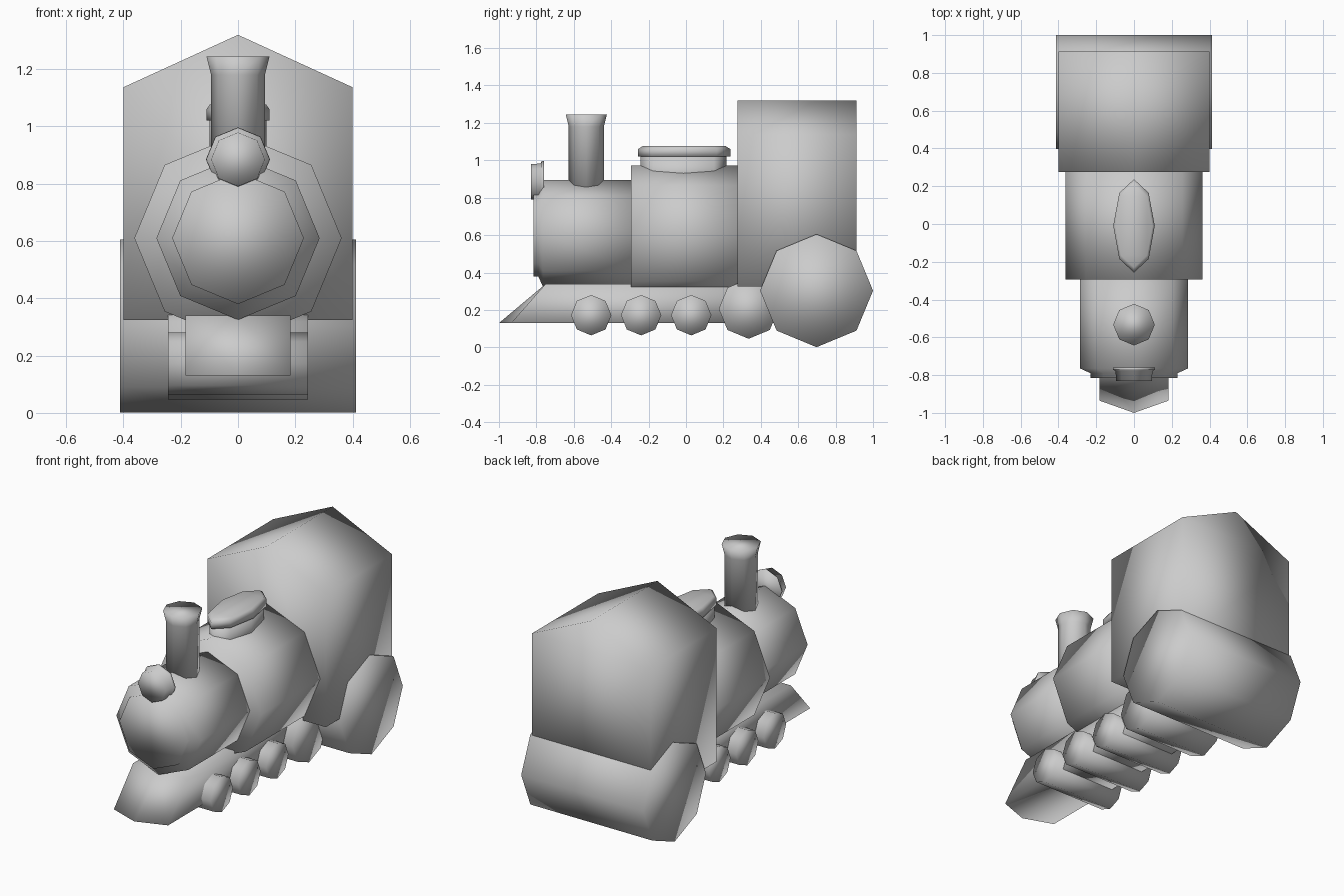
import bpy, bmesh, math

if "Cube" in bpy.data.objects:
    bpy.data.objects.remove(bpy.data.objects["Cube"])


def finish(name, bm):
    bmesh.ops.recalc_face_normals(bm, faces=bm.faces)
    mesh = bpy.data.meshes.new(name)
    bm.to_mesh(mesh)
    bm.free()
    for p in mesh.polygons:
        p.use_smooth = True
    obj = bpy.data.objects.new(name, mesh)
    bpy.context.collection.objects.link(obj)
    return obj


def loft(name, loops):
    """Skin a stack of equal-length point loops and cap both ends."""
    bm = bmesh.new()
    rings = [[bm.verts.new(p) for p in loop] for loop in loops]
    n = len(rings[0])
    for a, b in zip(rings, rings[1:]):
        for i in range(n):
            j = (i + 1) % n
            bm.faces.new((a[i], a[j], b[j], b[i]))
    bm.faces.new(rings[0])
    bm.faces.new(rings[-1])
    return finish(name, bm)


def octagon(axis, t, center, ru, rv=None):
    """Eight points around x, y or z at position t along that axis."""
    rv = ru if rv is None else rv
    pts = []
    for i in range(8):
        a = i * math.pi / 4
        u, v = center[0] + ru * math.cos(a), center[1] + rv * math.sin(a)
        pts.append({'x': (t, u, v), 'y': (u, t, v), 'z': (u, v, t)}[axis])
    return pts


def drum(name, axis, center, steps):
    return loft(name, [octagon(axis, s[0], center, *s[1:]) for s in steps])


# Boiler: wide rear section and narrower front with stepped face
drum("boiler_rear", 'y', (0, 0.61), [(-0.293, 0.362), (0.3, 0.362)])
drum("boiler_front", 'y', (0, 0.61),
     [(-0.28, 0.285), (-0.765, 0.285), (-0.79, 0.23), (-0.815, 0.23)])

# Headlamp
drum("headlamp", 'y', (0, 0.885),
     [(-0.76, 0.112), (-0.772, 0.11), (-0.778, 0.098), (-0.83, 0.094)])

# Flared chimney
drum("chimney", 'z', (0, -0.533), [(0.82, 0.094), (1.18, 0.094), (1.245, 0.11)])

# Oval dome: base and cap
drum("dome_base", 'z', (0, -0.013), [(0.85, 0.1, 0.23), (1.02, 0.1, 0.23)])
drum("dome_cap", 'z', (0, -0.01),
     [(1.02, 0.11, 0.247), (1.06, 0.11, 0.247), (1.077, 0.098, 0.22)])

# Cabin with pitched roof
gable = [(-0.4, 0.325), (0.4, 0.325), (0.4, 1.137), (0, 1.32), (-0.4, 1.137)]
loft("cabin", [[(x, y, z) for x, z in gable] for y in (0.275, 0.912)])

# Chassis with pointed, sloping cowcatcher
low = [(-0.183, 0.6), (0.183, 0.6), (0.183, -0.935), (0, -1.0), (-0.183, -0.935)]
high = [(x, max(y, -0.75)) for x, y in low]
loft("chassis", [[(x, y, 0.13) for x, y in low], [(x, y, 0.34) for x, y in high]])

# Full-width wheel drums
wheels = [("front_wheels", -0.507, 0.172, 0.108, 0.245),
          ("second_wheels", -0.24, 0.172, 0.108, 0.245),
          ("third_wheels", 0.028, 0.172, 0.108, 0.245),
          ("fourth_wheels", 0.335, 0.206, 0.16, 0.245),
          ("rear_wheels", 0.698, 0.303, 0.302, 0.412)]
for name, y, z, r, w in wheels:
    drum(name, 'x', (y, z), [(-w, r), (w, r)])
